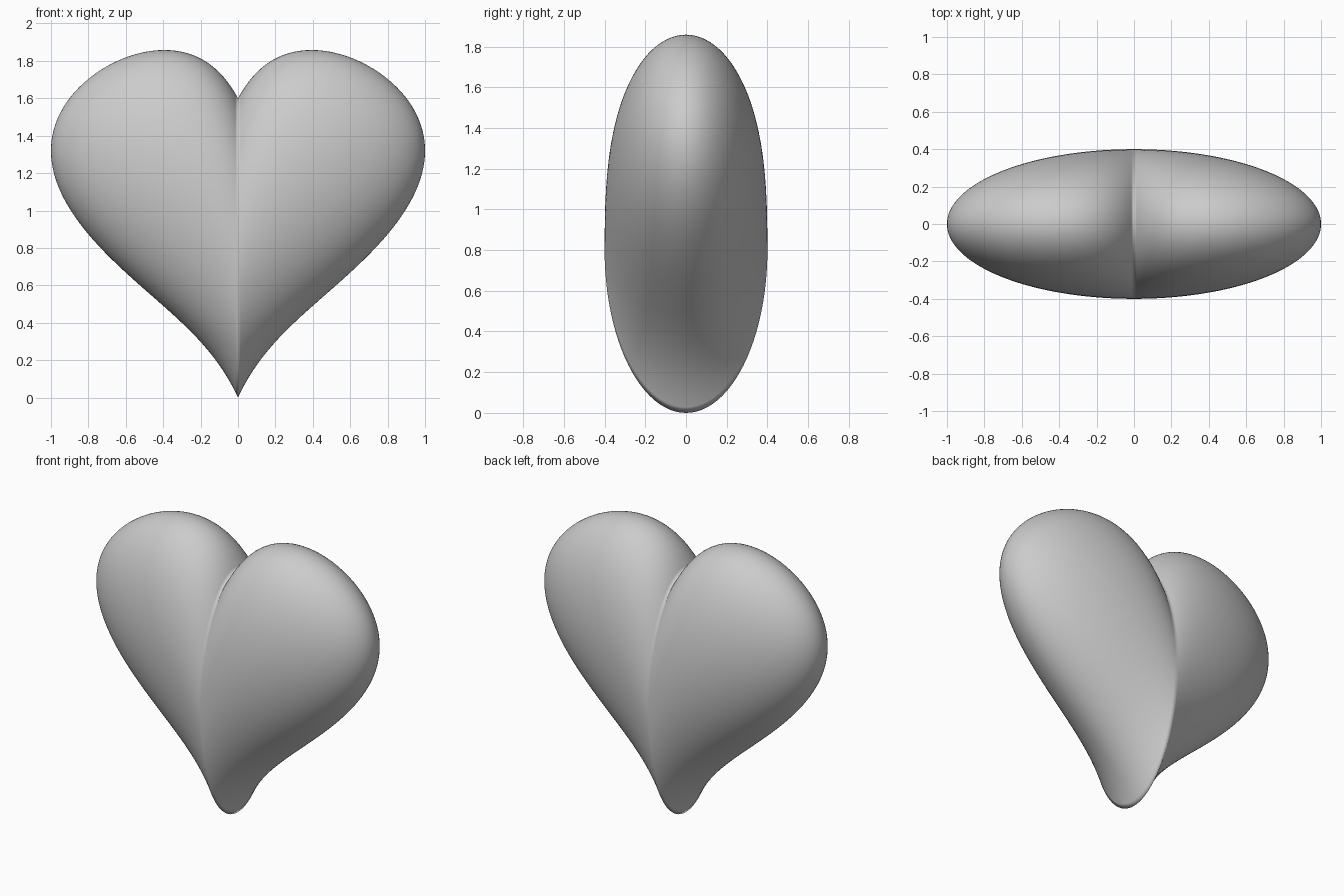
import bpy, bmesh
from math import sin, cos, pi, sqrt

if "Cube" in bpy.data.objects:
    bpy.data.objects.remove(bpy.data.objects["Cube"])

RINGS, SIDES = 44, 96     # rings per lobe, points per ring

def mid(x):               # lobes lift away from the centre line
    return 0.8 + 0.52 * 1.35 * x / (x + 0.35)

def half(x):              # half height of the slice at x
    return (0.8 - 0.135 * x) * sqrt(max(0.0, 1 - x * x))

bm = bmesh.new()

# Elliptical slices across x, packed tighter at the centre cleft and the tips
rings = []
for i in range(-RINGS + 1, RINGS):
    t = abs(i) / RINGS
    x = sin(pi / 2 * t ** 1.25)
    side = -1 if i < 0 else 1
    depth = 0.4 * sqrt(1 - x * x)
    rings.append([bm.verts.new((side * x,
                                depth * cos(2 * pi * k / SIDES),
                                mid(x) + half(x) * sin(2 * pi * k / SIDES)))
                  for k in range(SIDES)])

# Skin between the slices
for a, b in zip(rings, rings[1:]):
    for k in range(SIDES):
        n = (k + 1) % SIDES
        bm.faces.new((a[k], a[n], b[n], b[k]))

# Close both outer tips
for ring, x in ((rings[0], -1), (rings[-1], 1)):
    tip = bm.verts.new((x, 0, mid(1)))
    for k in range(SIDES):
        bm.faces.new((ring[k], ring[(k + 1) % SIDES], tip))

bmesh.ops.recalc_face_normals(bm, faces=bm.faces)
for f in bm.faces:
    f.smooth = True
mesh = bpy.data.meshes.new("heart")
bm.to_mesh(mesh)
bm.free()
heart = bpy.data.objects.new("heart", mesh)
bpy.context.collection.objects.link(heart)
